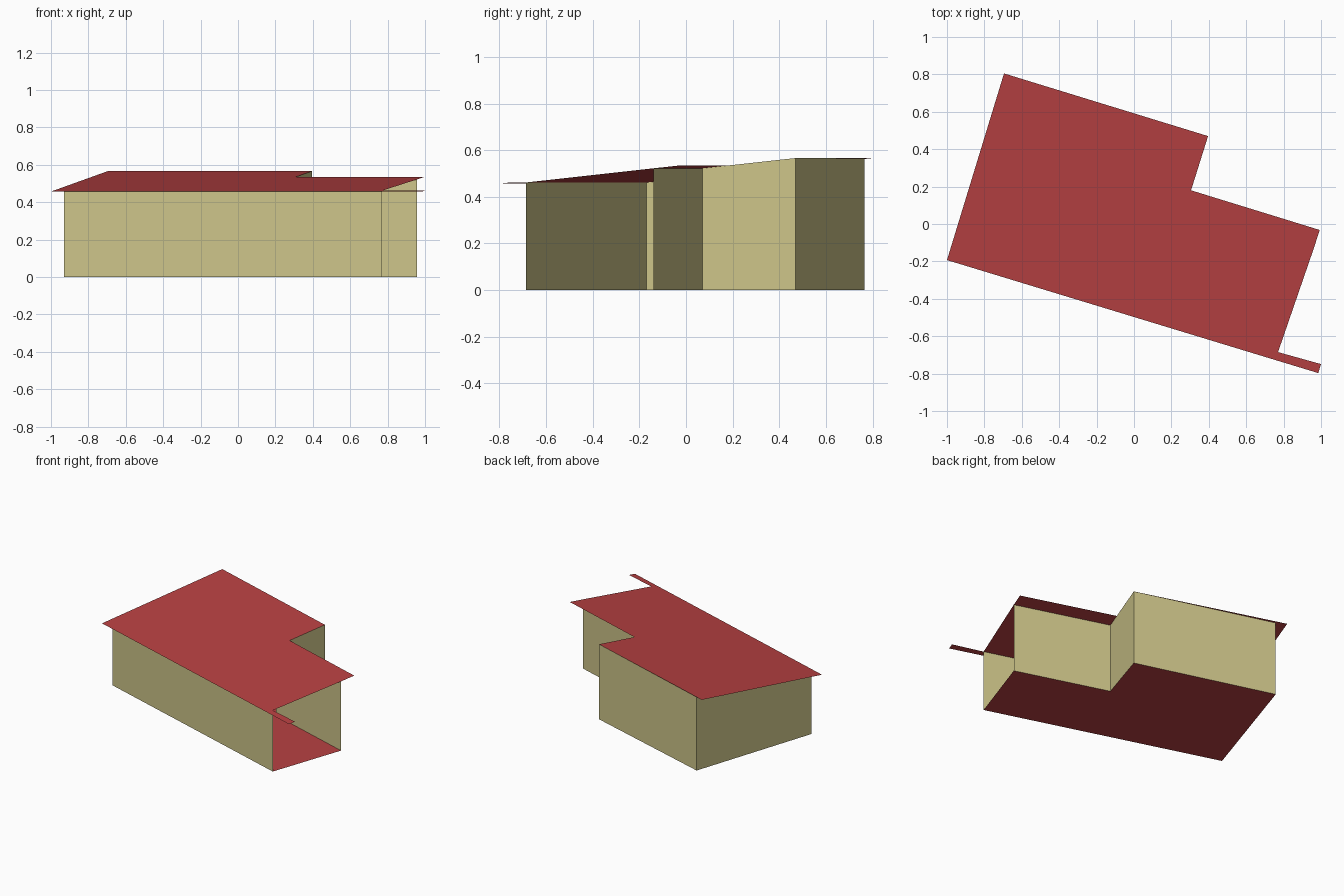
import bpy
import bmesh
from mathutils import Vector

cube = bpy.data.objects.get("Cube")
if cube:
    bpy.data.objects.remove(cube, do_unlink=True)


def make_material(name, rgb):
    mat = bpy.data.materials.new(name)
    mat.use_nodes = True
    mat.diffuse_color = (*rgb, 1)
    mat.node_tree.nodes["Principled BSDF"].inputs["Base Color"].default_value = (*rgb, 1)
    return mat


red = make_material("brick red", (0.48, 0.053, 0.055))
tan = make_material("pale tan", (0.61, 0.555, 0.25))

# Plan outlines, anticlockwise from the front left corner
front_left, front_right = (-0.93, -0.17), (0.77, -0.685)
end_corner, step_inner = (0.958, -0.14), (0.27, 0.07)
step_outer, back_left = (0.396, 0.47), (-0.625, 0.766)
footprint = [front_left, front_right, end_corner, step_inner, step_outer, back_left]
roof_outline = [(-1.0, -0.193), (0.985, -0.797), (1.0, -0.749), front_right, end_corner,
                (0.993, -0.032), (0.305, 0.18), step_outer, (-0.695, 0.805)]

eave = Vector(roof_outline[0])
uphill = Vector((0.291, 0.957))


def roof_height(point):
    """Height of the single-pitch roof plane above a plan point."""
    return 0.457 + 0.105 * (Vector(point) - eave).dot(uphill)


def make_object(name, faces, mat):
    bm = bmesh.new()
    for corners in faces:
        bm.faces.new([bm.verts.new(c) for c in corners])
    bmesh.ops.remove_doubles(bm, verts=bm.verts, dist=0.0001)
    bmesh.ops.triangulate(bm, faces=[f for f in bm.faces if len(f.verts) > 4])
    mesh = bpy.data.meshes.new(name)
    bm.to_mesh(mesh)
    bm.free()
    mesh.materials.append(mat)
    obj = bpy.data.objects.new(name, mesh)
    bpy.context.collection.objects.link(obj)
    return obj


# Walls rise to the roof plane; the right-hand end stays open
wall_faces = []
for a, b in zip(footprint, footprint[1:] + footprint[:1]):
    if a != front_right:
        wall_faces.append([(*a, 0), (*b, 0), (*b, roof_height(b)), (*a, roof_height(a))])
make_object("walls", wall_faces, tan)

# Floor sheet, facing down
make_object("floor", [[(*p, 0) for p in reversed(footprint)]], red)

# Sloping roof sheet with overhanging eaves and a narrow front strip
make_object("roof", [[(*p, roof_height(p)) for p in roof_outline]], red)
